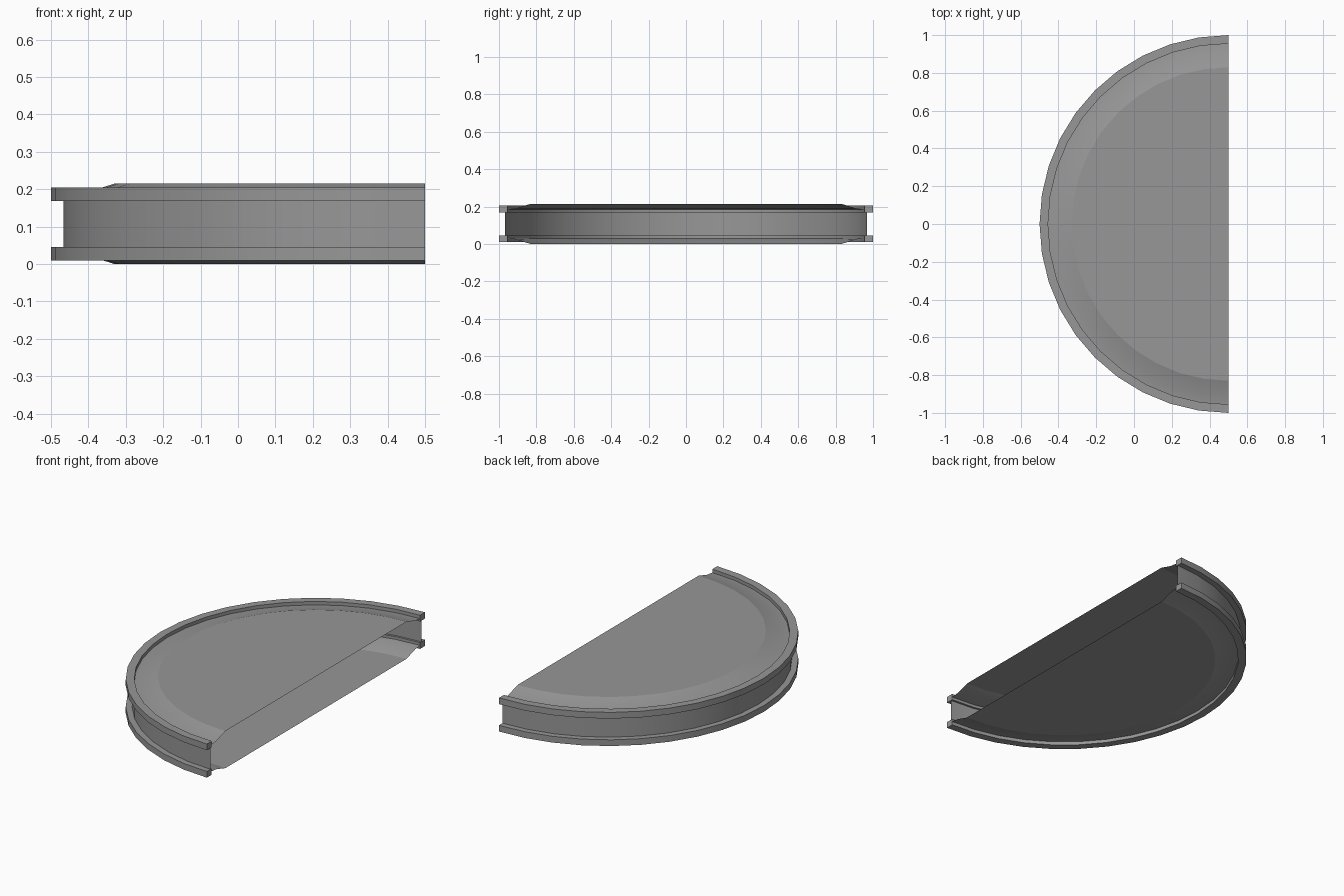
import bpy
import bmesh
from math import sin, cos, pi, radians

cube = bpy.data.objects.get("Cube")
if cube:
    bpy.data.objects.remove(cube, do_unlink=True)

SEGMENTS = 20     # sides of the half circle
CENTRE_X = 0.5    # the straight cut lies on this plane
HEIGHT = 0.215

grey = bpy.data.materials.new("plain grey")
grey.use_nodes = True
colour = (0.31, 0.31, 0.31, 1)
grey.diffuse_color = colour
grey.node_tree.nodes["Principled BSDF"].inputs["Base Color"].default_value = colour


def half_sweep(name, profile, closed=False, cap=False):
    """Sweep a (radius, z) profile around the half circle."""
    bm = bmesh.new()
    rows = []
    for i in range(SEGMENTS + 1):
        a = pi / 2 + pi * i / SEGMENTS
        rows.append([bm.verts.new((CENTRE_X + r * cos(a), r * sin(a), z))
                     for r, z in profile])
    n = len(profile)
    for a, b in zip(rows, rows[1:]):
        for j in range(n if closed else n - 1):
            k = (j + 1) % n
            bm.faces.new((a[j], b[j], b[k], a[k]))
    if closed:                      # end faces on the cut plane
        bm.faces.new(rows[0])
        bm.faces.new(rows[-1][::-1])
    if cap:                         # flat middle panel
        bm.faces.new([row[-1] for row in rows])
    bmesh.ops.recalc_face_normals(bm, faces=bm.faces)
    # open shells face outwards: up or down for covers, away from axis for walls
    if not closed:
        bm.normal_update()
        score = sum(f.normal.z * (f.calc_center_median().z - HEIGHT / 2) if cap
                    else f.normal.x * (f.calc_center_median().x - CENTRE_X)
                    for f in bm.faces)
        if score < 0:
            bmesh.ops.reverse_faces(bm, faces=bm.faces)
    mesh = bpy.data.meshes.new(name)
    bm.to_mesh(mesh)
    bm.free()
    mesh.materials.append(grey)
    obj = bpy.data.objects.new(name, mesh)
    bpy.context.collection.objects.link(obj)
    bpy.ops.object.select_all(action='DESELECT')
    obj.select_set(True)
    bpy.context.view_layer.objects.active = obj
    bpy.ops.object.shade_smooth_by_angle(angle=radians(12))
    return obj


# Thin recessed side wall
half_sweep("side_wall", [(0.967, 0.045), (0.967, HEIGHT - 0.045)])

# Flanges and raised covers, mirrored top and bottom
flange = [(0.955, 0.01), (1, 0.01), (1, 0.046), (0.955, 0.046)]
cover = [(0.956, 0.03), (0.91, 0.025), (0.83, 0)]
for side in ("bottom", "top"):
    flip = (lambda z: HEIGHT - z) if side == "top" else (lambda z: z)
    half_sweep(side + "_flange", [(r, flip(z)) for r, z in flange], closed=True)
    half_sweep(side + "_cover", [(r, flip(z)) for r, z in cover], cap=True)
